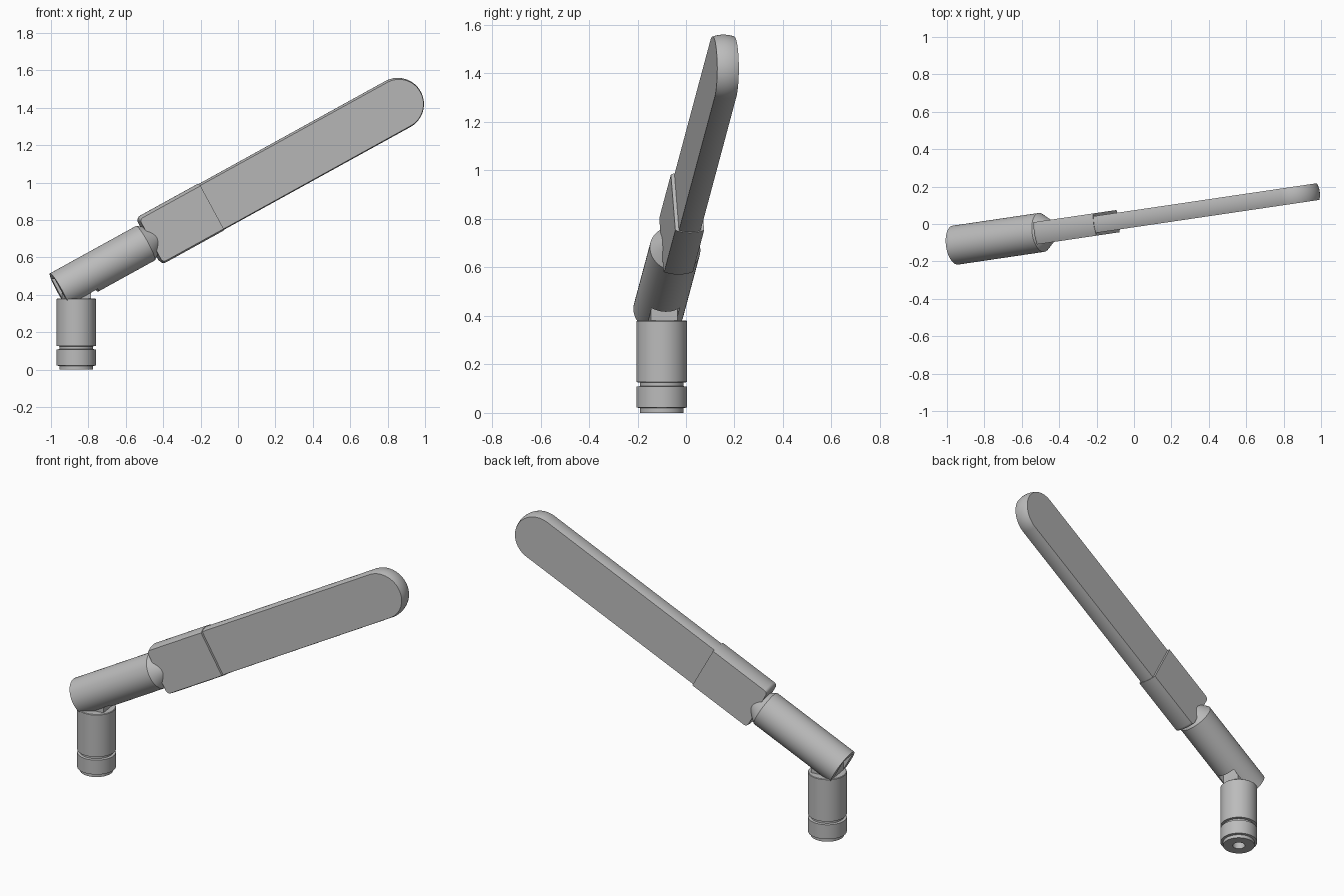
import bpy, bmesh, math
from mathutils import Matrix, Vector

cube = bpy.data.objects.get("Cube")
if cube:
    bpy.data.objects.remove(cube)

grey = bpy.data.materials.new("mid_grey")
grey.use_nodes = True
grey.diffuse_color = (0.5, 0.5, 0.5, 1)
grey.node_tree.nodes["Principled BSDF"].inputs["Base Color"].default_value = (0.5, 0.5, 0.5, 1)

# Arm frame: local x runs along the arm, y across its thickness, z across its width
YAW, PITCH = math.radians(8.4), math.radians(28.6)
ARM = (Matrix.Translation((-0.955, -0.113, 0.423))
       @ Matrix.Rotation(YAW, 4, 'Z') @ Matrix.Rotation(-PITCH, 4, 'Y'))
PIVOT = 0.104


def finish(name, bm, matrix=Matrix(), smooth=True):
    bmesh.ops.recalc_face_normals(bm, faces=bm.faces)
    mesh = bpy.data.meshes.new(name)
    bm.to_mesh(mesh)
    bm.free()
    mesh.materials.append(grey)
    obj = bpy.data.objects.new(name, mesh)
    bpy.context.collection.objects.link(obj)
    obj.matrix_world = matrix
    if smooth:
        bpy.ops.object.select_all(action='DESELECT')
        obj.select_set(True)
        bpy.context.view_layer.objects.active = obj
        bpy.ops.object.shade_smooth_by_angle(angle=math.radians(30))
    return obj


def loft(name, rings, matrix=Matrix()):
    """Bridge equal rings of points and cap both ends."""
    bm = bmesh.new()
    loops = [[bm.verts.new(p) for p in ring] for ring in rings]
    count = len(loops[0])
    for a, b in zip(loops, loops[1:]):
        for i in range(count):
            j = (i + 1) % count
            bm.faces.new((a[i], a[j], b[j], b[i]))
    bm.faces.new(loops[0])
    bm.faces.new(loops[-1])
    return finish(name, bm, matrix)


def turned(name, profile, matrix=Matrix(), sides=64):
    """Solid of revolution about local z from (radius, height) pairs."""
    angles = [math.tau * i / sides for i in range(sides)]
    return loft(name, [[(r * math.cos(a), r * math.sin(a), h) for a in angles]
                       for r, h in profile], matrix)


def arc(cx, cz, radius, start, end, steps=24):
    """Points of an arc in degrees, in the width plane."""
    angles = [math.radians(start + (end - start) * i / steps) for i in range(steps + 1)]
    return [(cx + radius * math.cos(a), cz + radius * math.sin(a)) for a in angles]


def paddle(name, outline, half_thick, bulge):
    """Flat plate whose rim bows outwards by the bulge."""
    rings = []
    for i in range(9):
        t = -1 + i / 4
        rings.append([(x, t * half_thick, z) for x, z in outline(bulge * t * t)])
    return loft(name, rings, ARM)


# Connector with groove, foot ring and bore
turned("connector_base",
       [(0.035, 0.1), (0.035, 0), (0.09, 0), (0.09, 0.02), (0.105, 0.022),
        (0.105, 0.108), (0.09, 0.11), (0.09, 0.125), (0.105, 0.127),
        (0.105, 0.377), (0.102, 0.38)],
       Matrix.Translation((-0.865, -0.1, 0)))

# Swivel barrel, tapering into the collar
barrel = turned("swivel_barrel", [(0.105, 0), (0.105, 0.53), (0.06, 0.59)],
                ARM @ Matrix.Rotation(math.pi / 2, 4, 'Y'))

# Slot in the underside of the barrel for the hinge tab
bm = bmesh.new()
bmesh.ops.create_cube(bm, size=1, matrix=Matrix.Translation((0.04, 0, -0.065))
                      @ Matrix.Diagonal((0.28, 0.116, 0.27, 1)))
slot = finish("slot_cutter", bm, ARM, smooth=False)
slot.hide_render = True
slot.hide_set(True)
cut = barrel.modifiers.new("hinge_slot", 'BOOLEAN')
cut.operation = 'DIFFERENCE'
cut.solver = 'EXACT'
cut.object = slot

# Hinge tab: an upright tongue with a round top
pivot = ARM @ Vector((PIVOT, 0, 0))
tongue = [(-0.07, -0.12), (0.07, -0.12)] + arc(0, 0, 0.07, 0, 180)
loft("hinge_tab", [[(x, y, z) for x, z in tongue] for y in (-0.056, 0.056)],
     Matrix.Translation(pivot) @ Matrix.Rotation(YAW, 4, 'Z'))


# Blade with a round tip
def blade_outline(inset):
    r = 0.14 - inset
    return [(0.62, r), (0.62, -r)] + arc(2.083, 0, r, -90, 90, 40)


paddle("antenna_blade", blade_outline, 0.045, 0.008)


# Collar with softened corners at the barrel end
def collar_outline(inset):
    w, c = 0.143 - inset, 0.02
    return ([(0.93, -w), (0.93, w)] + arc(0.555 + c, w - c, c, 90, 180, 6)
            + arc(0.555 + c, c - w, c, 180, 270, 6))


paddle("blade_collar", collar_outline, 0.06, 0.012)
